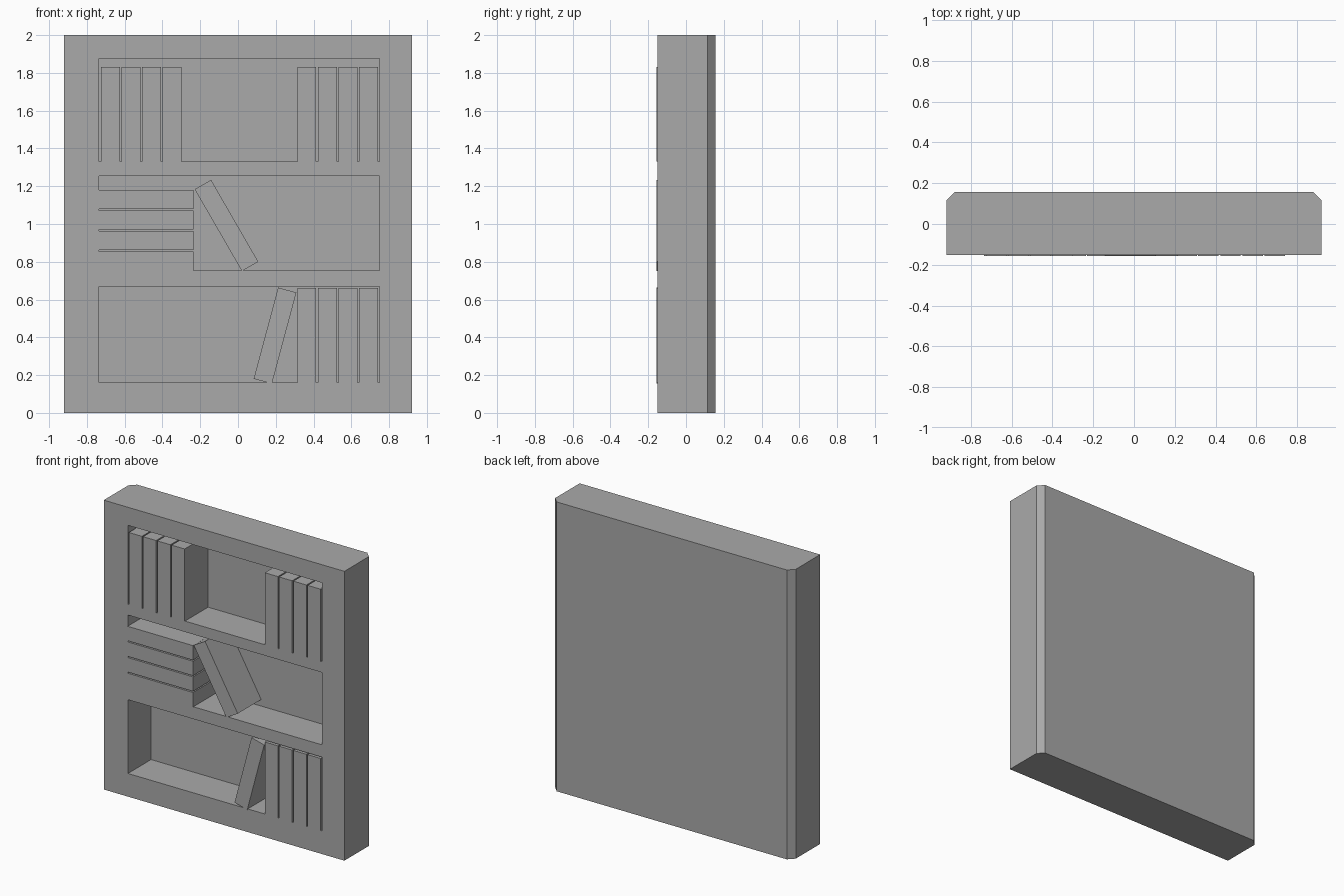
import bpy, bmesh, math
from mathutils import Matrix, Vector

if "Cube" in bpy.data.objects:
    bpy.data.objects.remove(bpy.data.objects["Cube"], do_unlink=True)

grey = bpy.data.materials.new("plain_grey")
grey.use_nodes = True
colour = (0.4, 0.4, 0.4, 1)
grey.diffuse_color = colour
grey.node_tree.nodes["Principled BSDF"].inputs["Base Color"].default_value = colour

FRONT, BACK, RECESS = -0.152, 0.156, 0.10
LEFT, RIGHT = -0.735, 0.75
BOOK_W, BOOK_H, PITCH = 0.1, 0.5, 0.109


def make_object(name, bm):
    mesh = bpy.data.meshes.new(name)
    bm.to_mesh(mesh)
    bm.free()
    mesh.materials.append(grey)
    obj = bpy.data.objects.new(name, mesh)
    bpy.context.collection.objects.link(obj)
    return obj


def box(name, x, y, z, angle=0):
    """Box between the (low, high) pairs, turned about its centre in the front plane."""
    size = [b - a for a, b in (x, y, z)]
    centre = Vector([(a + b) / 2 for a, b in (x, y, z)])
    bm = bmesh.new()
    bmesh.ops.create_cube(bm, size=1, matrix=Matrix.Translation(centre)
                          @ Matrix.Rotation(angle, 4, 'Y') @ Matrix.Diagonal((*size, 1)))
    return make_object(name, bm)


def book(name, x, z, w=BOOK_W, h=BOOK_H, angle=0):
    """Book centred at x, z, reaching from the recess to just past the case front."""
    return box(name, (x - w / 2, x + w / 2), (-0.156, RECESS),
               (z - h / 2, z + h / 2), math.radians(angle))


# Case with chamfered rear corners
bm = bmesh.new()
half = [(0.92, FRONT), (0.92, 0.115), (0.88, BACK)]
outline = half + [(-x, y) for x, y in reversed(half)]
base = bm.faces.new([bm.verts.new((x, y, 0)) for x, y in outline])
up = bmesh.ops.extrude_face_region(bm, geom=[base])
bmesh.ops.translate(bm, vec=(0, 0, 2),
                    verts=[v for v in up["geom"] if isinstance(v, bmesh.types.BMVert)])
bmesh.ops.recalc_face_normals(bm, faces=bm.faces)
case = make_object("bookcase", bm)

# Shelf openings cut into the front
for low, high in ((0.16, 0.67), (0.755, 1.255), (1.33, 1.875)):
    cutter = box("opening_cutter", (LEFT, RIGHT), (-0.3, RECESS), (low, high))
    cutter.hide_render = True
    cut = case.modifiers.new("opening", 'BOOLEAN')
    cut.operation, cut.solver, cut.object = 'DIFFERENCE', 'EXACT', cutter
    bpy.context.view_layer.objects.active = case
    bpy.ops.object.modifier_apply(modifier=cut.name)
    bpy.data.objects.remove(cutter, do_unlink=True)

# Upright rows and the flat pile
for i in range(4):
    right_x = RIGHT - 0.009 - BOOK_W / 2 - i * PITCH
    book("upper_right_book", LEFT + 0.009 + BOOK_W / 2 + i * PITCH, 1.33 + BOOK_H / 2)
    book("upper_left_book", right_x, 1.33 + BOOK_H / 2)
    book("lower_book", right_x, 0.16 + BOOK_H / 2)
    book("stacked_book", LEFT + BOOK_H / 2, 0.755 + BOOK_W / 2 + i * 0.108, BOOK_H, BOOK_W)

# Leaning books
book("middle_leaning_book", -0.061, 0.992, angle=-30)
book("lower_leaning_book", 0.196, 0.409, angle=15)
